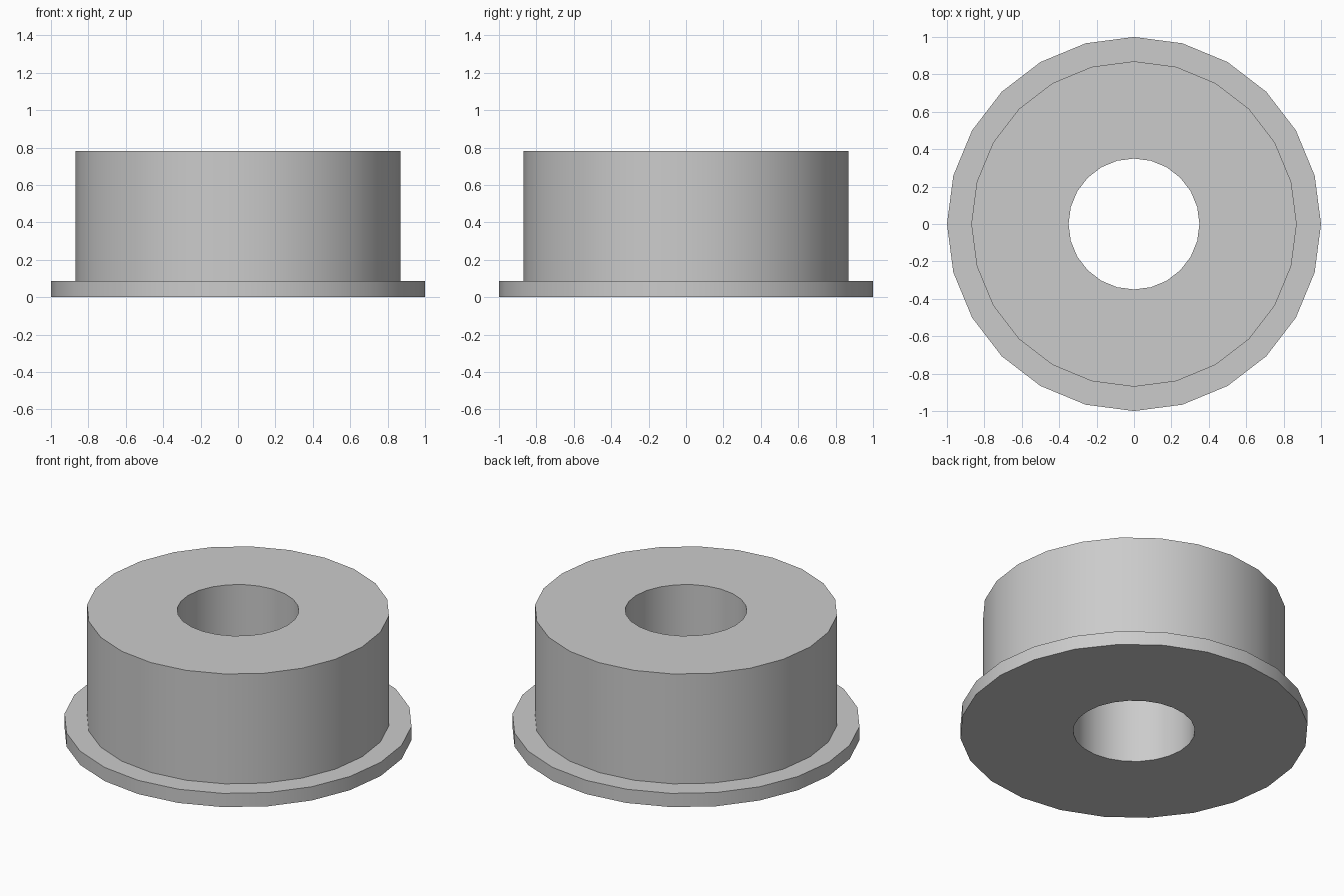
import bpy
import bmesh
from math import cos, sin, tau, radians

SIDES = 24

cube = bpy.data.objects.get("Cube")
if cube:
    bpy.data.objects.remove(cube, do_unlink=True)

# Plain light grey for the whole part
grey = bpy.data.materials.new("light grey")
grey.use_nodes = True
colour = (0.6, 0.6, 0.6, 1)
grey.diffuse_color = colour
grey.node_tree.nodes["Principled BSDF"].inputs["Base Color"].default_value = colour


def lathe(name, profile):
    """Turn a closed (radius, height) profile around the z axis."""
    bm = bmesh.new()
    rings = []
    for i in range(SIDES):
        a = tau * i / SIDES
        rings.append([bm.verts.new((r * cos(a), r * sin(a), z)) for r, z in profile])
    for i, ring in enumerate(rings):
        following = rings[(i + 1) % SIDES]
        for j in range(len(profile)):
            k = (j + 1) % len(profile)
            bm.faces.new((ring[j], following[j], following[k], ring[k]))
    bmesh.ops.recalc_face_normals(bm, faces=bm.faces)
    mesh = bpy.data.meshes.new(name)
    bm.to_mesh(mesh)
    bm.free()
    mesh.materials.append(grey)
    obj = bpy.data.objects.new(name, mesh)
    bpy.context.collection.objects.link(obj)
    bpy.ops.object.select_all(action="DESELECT")
    obj.select_set(True)
    bpy.context.view_layer.objects.active = obj
    bpy.ops.object.shade_smooth_by_angle(angle=radians(30))
    return obj


# Flanged bushing: bore, wide bottom flange and tall sleeve in one profile
bore, sleeve, flange = 0.35, 0.87, 1.0
flange_top, height = 0.087, 0.783
lathe("flanged_bushing", [
    (bore, 0), (flange, 0), (flange, flange_top),
    (sleeve, flange_top), (sleeve, height), (bore, height),
])
